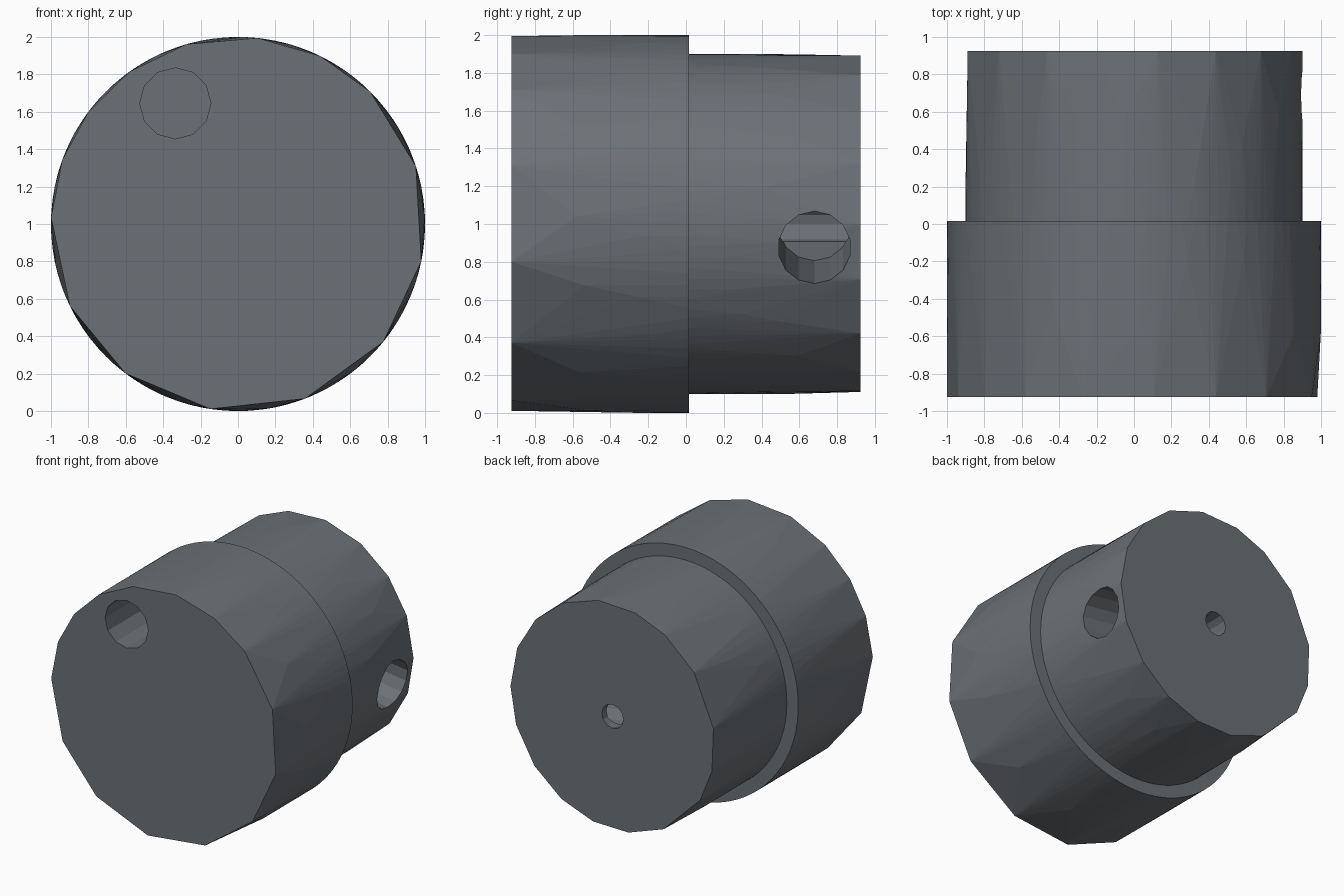
import bpy, bmesh, random
from math import sin, cos, radians
from mathutils import Vector, Matrix

if "Cube" in bpy.data.objects:
    bpy.data.objects.remove(bpy.data.objects["Cube"])

random.seed(4)
MID = 0.015   # y of the shoulder
END = 0.925   # half length


def rim(r, y, angles):
    return [(r * cos(radians(a)), y, 1 + r * sin(radians(a))) for a in angles]


def even(n, jitter=0.0, start=0.0):
    return [start + 360 * i / n + random.uniform(-jitter, jitter) for i in range(n)]


def facet_drum(name, points):
    # faceted drum: skin over points lying on the cylinder
    bm = bmesh.new()
    for p in points:
        bm.verts.new(p)
    bmesh.ops.convex_hull(bm, input=bm.verts[:])
    bmesh.ops.dissolve_limit(bm, angle_limit=radians(0.05),
                             verts=bm.verts[:], edges=bm.edges[:])
    bmesh.ops.recalc_face_normals(bm, faces=bm.faces[:])
    return to_object(name, bm)


def to_object(name, bm):
    me = bpy.data.meshes.new(name)
    bm.to_mesh(me)
    bm.free()
    ob = bpy.data.objects.new(name, me)
    bpy.context.collection.objects.link(ob)
    return ob


def drill(name, start, end, r, sides):
    a, b = Vector(start), Vector(end)
    rot = (b - a).to_track_quat('Z', 'Y').to_matrix().to_4x4()
    bm = bmesh.new()
    bmesh.ops.create_cone(bm, cap_ends=True, segments=sides, radius1=r, radius2=r,
                          depth=(b - a).length,
                          matrix=Matrix.Translation((a + b) / 2) @ rot)
    ob = to_object(name, bm)
    ob.hide_render = True
    return ob


def combine(body, other, op):
    mod = body.modifiers.new(op, 'BOOLEAN')
    mod.object, mod.operation, mod.solver = other, op, 'EXACT'
    bpy.context.view_layer.update()
    deps = bpy.context.evaluated_depsgraph_get()
    me = bpy.data.meshes.new_from_object(body.evaluated_get(deps))
    body.modifiers.clear()
    body.data = me
    bpy.data.objects.remove(other, do_unlink=True)


# wide front drum, coarse at the front and round at the shoulder
front_angles = [178, 160, 143, 125.5, 106, 84, 64, 45, 18, -11.5, -39, -69, -98.5, -127, -154]
pts = rim(1, -END, front_angles) + rim(1, MID, even(96))
for a in even(13, 5, 7):
    pts += rim(1, random.uniform(-0.6, -0.45), [a])
for a in even(28, 4):
    pts += rim(1, random.uniform(-0.3, -0.15), [a])
body = facet_drum("stepped_pin", pts)

# narrower rear drum
rear_angles = [82, 103, 121, 143, 171, 193, 211, 240, 261, 281, 300, 320, 341, 0, 21, 41, 61]
pts = rim(0.9, END, rear_angles) + rim(0.9, MID, even(96)) + rim(0.9, MID - 0.15, even(96))
for a in even(18, 5, 10):
    pts += rim(0.9, random.uniform(0.4, 0.6), [a])
for a in even(32, 4):
    pts += rim(0.9, random.uniform(0.15, 0.3), [a])
rear = facet_drum("rear_drum", pts)
combine(body, rear, 'UNION')

# dowel hole, tilted side hole and thin axial hole
t = radians(-7.9)
holes = [
    drill("dowel_cutter", (-0.335, -1.1, 1.645), (-0.335, -0.33, 1.645), 0.19, 12),
    drill("side_cutter", (0, 0.68, 0.997), (1.2 * cos(t), 0.68, 0.997 + 1.2 * sin(t)), 0.193, 14),
    drill("axial_cutter", (0, 1.1, 1), (0, 0.35, 1), 0.095, 12),
]
for h in holes:
    combine(body, h, 'DIFFERENCE')

# dark steel
steel = bpy.data.materials.new("dark_steel")
steel.diffuse_color = (0.15, 0.165, 0.18, 1)
steel.use_nodes = True
steel.node_tree.nodes["Principled BSDF"].inputs["Base Color"].default_value = steel.diffuse_color
body.data.materials.clear()
body.data.materials.append(steel)
for p in body.data.polygons:
    p.material_index = 0
